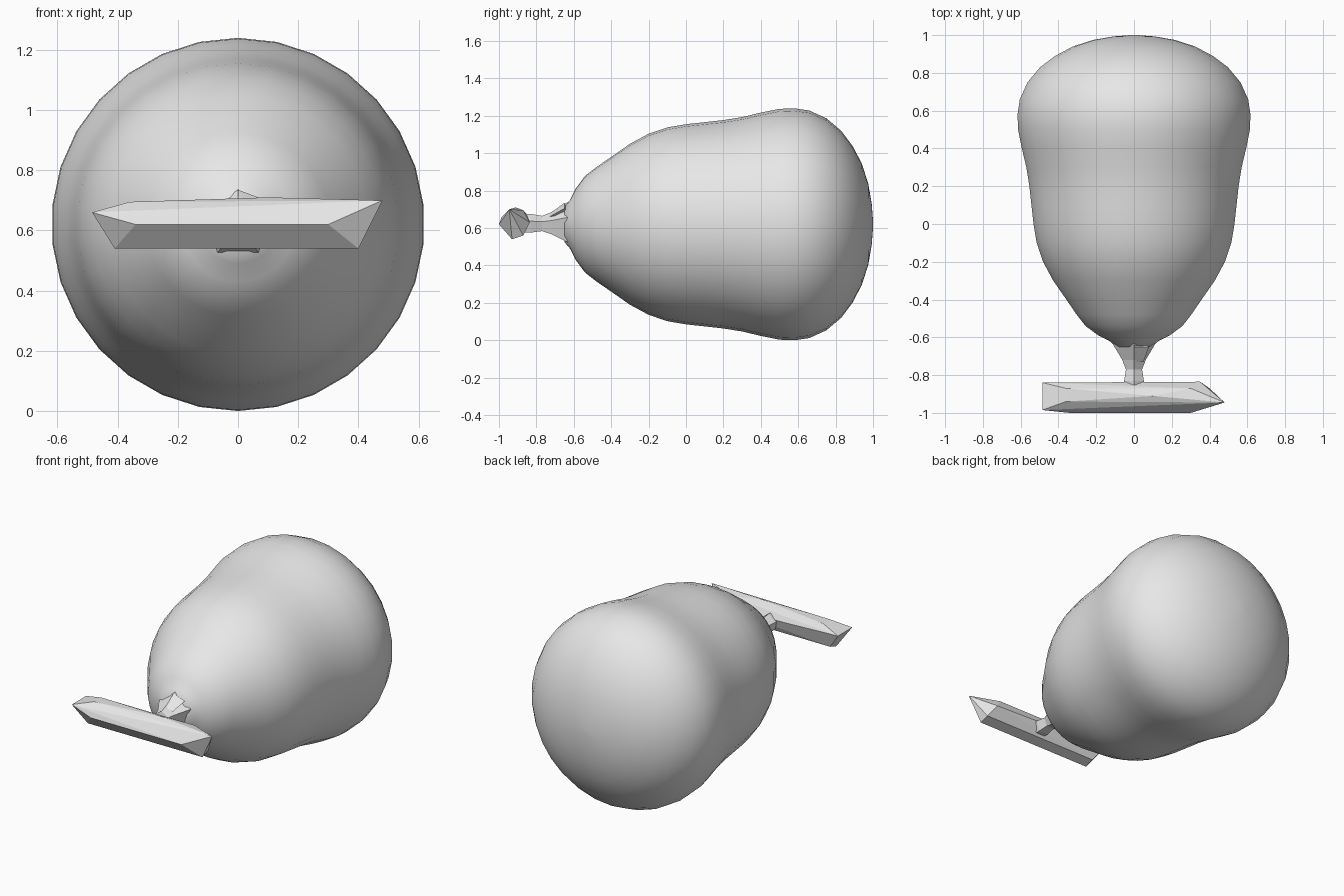
import bpy, bmesh, math

cube = bpy.data.objects.get("Cube")
if cube:
    bpy.data.objects.remove(cube, do_unlink=True)

AXIS_Z = 0.62

grey = bpy.data.materials.new("plain grey")
grey.use_nodes = True
grey.diffuse_color = (0.8, 0.8, 0.8, 1)
grey.node_tree.nodes["Principled BSDF"].inputs["Base Color"].default_value = (0.8, 0.8, 0.8, 1)


def finish(bm, name, smooth):
    bmesh.ops.recalc_face_normals(bm, faces=bm.faces)
    for f in bm.faces:
        f.smooth = smooth
    mesh = bpy.data.meshes.new(name)
    bm.to_mesh(mesh)
    bm.free()
    mesh.materials.append(grey)
    obj = bpy.data.objects.new(name, mesh)
    bpy.context.collection.objects.link(obj)
    return obj


def lathe(name, profile, sides, smooth, z=AXIS_Z):
    """Loft rings of (y, radius) along the y axis and close both ends."""
    bm = bmesh.new()
    rings = []
    for y, r in profile:
        angles = [2 * math.pi * i / sides for i in range(sides)]
        rings.append([bm.verts.new((r * math.sin(a), y, z + r * math.cos(a))) for a in angles])
    for a, b in zip(rings, rings[1:]):
        for i in range(sides):
            j = (i + 1) % sides
            bm.faces.new((a[i], a[j], b[j], b[i]))
    bm.faces.new(rings[0])
    bm.faces.new(rings[-1])
    return finish(bm, name, smooth)


def hull(name, points):
    bm = bmesh.new()
    for p in points:
        bm.verts.new(p)
    result = bmesh.ops.convex_hull(bm, input=bm.verts)
    unused = [v for v in result["geom_interior"] if isinstance(v, bmesh.types.BMVert)]
    bmesh.ops.delete(bm, geom=unused, context="VERTS")
    return finish(bm, name, False)


# Smooth pear-shaped body lying along y
lathe("body", [
    (-0.65, 0.095), (-0.62, 0.13), (-0.59, 0.19), (-0.54, 0.258), (-0.48, 0.305),
    (-0.4, 0.36), (-0.3, 0.43), (-0.2, 0.484), (-0.1, 0.518), (0, 0.535),
    (0.1, 0.546), (0.2, 0.557), (0.3, 0.573), (0.4, 0.597), (0.5, 0.617),
    (0.58, 0.62), (0.66, 0.608), (0.75, 0.567), (0.83, 0.5), (0.89, 0.42),
    (0.94, 0.325), (0.975, 0.215), (0.993, 0.11), (1, 0.02)], 30, True)

# Faceted stem flaring into the body
lathe("stem", [(-0.9, 0.05), (-0.83, 0.055), (-0.77, 0.045),
               (-0.72, 0.065), (-0.64, 0.115), (-0.6, 0.12)], 5, False)

# Crooked crossbar with bevelled, slanted ends
hull("crossbar", [
    (-0.34, -1, 0.62), (-0.485, -0.985, 0.66), (-0.36, -0.94, 0.695),
    (-0.36, -0.87, 0.695), (-0.485, -0.84, 0.66), (-0.41, -0.87, 0.56),
    (-0.41, -0.93, 0.54), (0.3, -1, 0.62), (0.48, -0.945, 0.7),
    (0.1, -0.91, 0.71), (0.3, -0.87, 0.695), (0.35, -0.835, 0.63),
    (0.4, -0.87, 0.56), (0.4, -0.93, 0.54)])

# Small splinter on top of the stem
hull("splinter", [(0, -0.65, 0.735), (0.08, -0.65, 0.705), (0, -0.73, 0.675),
                  (0.05, -0.73, 0.66), (0.02, -0.62, 0.68)])
